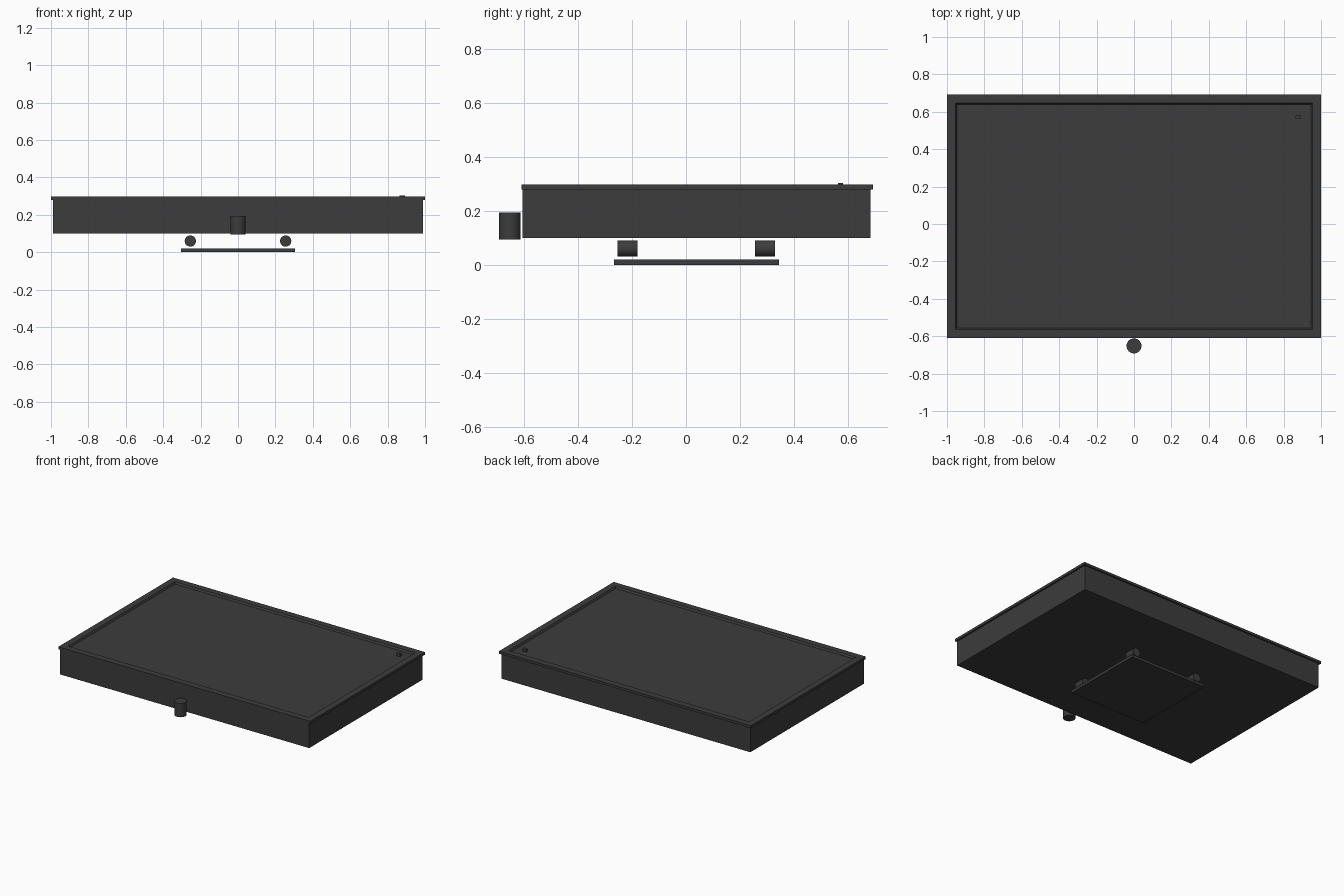
import bpy, bmesh, math

if "Cube" in bpy.data.objects:
    bpy.data.objects.remove(bpy.data.objects["Cube"])


def box(name, x0, x1, y0, y1, z0, z1):
    bm = bmesh.new()
    bmesh.ops.create_cube(bm, size=1)
    for v in bm.verts:
        v.co.x = x1 if v.co.x > 0 else x0
        v.co.y = y1 if v.co.y > 0 else y0
        v.co.z = z1 if v.co.z > 0 else z0
    mesh = bpy.data.meshes.new(name)
    bm.to_mesh(mesh)
    bm.free()
    ob = bpy.data.objects.new(name, mesh)
    bpy.context.collection.objects.link(ob)
    return ob


def cylinder(name, loc, r, depth, rot=(0, 0, 0)):
    bpy.ops.mesh.primitive_cylinder_add(vertices=32, radius=r, depth=depth,
                                        location=loc, rotation=rot)
    ob = bpy.context.object
    ob.name = name
    bpy.ops.object.shade_smooth_by_angle(angle=math.radians(35))
    return ob


mat = bpy.data.materials.new("dark_grey")
mat.diffuse_color = (0.045, 0.045, 0.045, 1)
mat.use_nodes = True
mat.node_tree.nodes["Principled BSDF"].inputs["Base Color"].default_value = mat.diffuse_color

# Main housing
box("housing", -0.988, 0.988, -0.604, 0.682, 0.10, 0.279)

# Overhanging bezel with a shallow recessed screen
bezel = box("bezel_and_screen", -1, 1, -0.609, 0.692, 0.279, 0.297)
bm = bmesh.new()
bm.from_mesh(bezel.data)
top = max(bm.faces, key=lambda f: f.calc_center_median().z)
bmesh.ops.inset_region(bm, faces=[top], thickness=0.065)
bmesh.ops.inset_region(bm, faces=[top], thickness=0.010, depth=0)
for v in top.verts:
    v.co.z -= 0.013
bm.to_mesh(bezel.data)
bm.free()

# Small button in the screen corner
box("button", 0.864, 0.892, 0.562, 0.581, 0.28, 0.303)

# Base plate
box("base_plate", -0.304, 0.304, -0.266, 0.344, 0, 0.019)

# Four rollers between the base plate and the housing
for sx, side in ((-1, "left"), (1, "right")):
    for y, end in ((-0.217, "front"), (0.293, "back")):
        cylinder(f"roller_{end}_{side}", (sx * 0.255, y, 0.06), 0.03, 0.074,
                 (math.pi / 2, 0, 0))

# Upright knob in front of the housing
cylinder("front_knob", (0, -0.652, 0.144), 0.04, 0.10)

for ob in bpy.context.collection.objects:
    ob.data.materials.append(mat)
